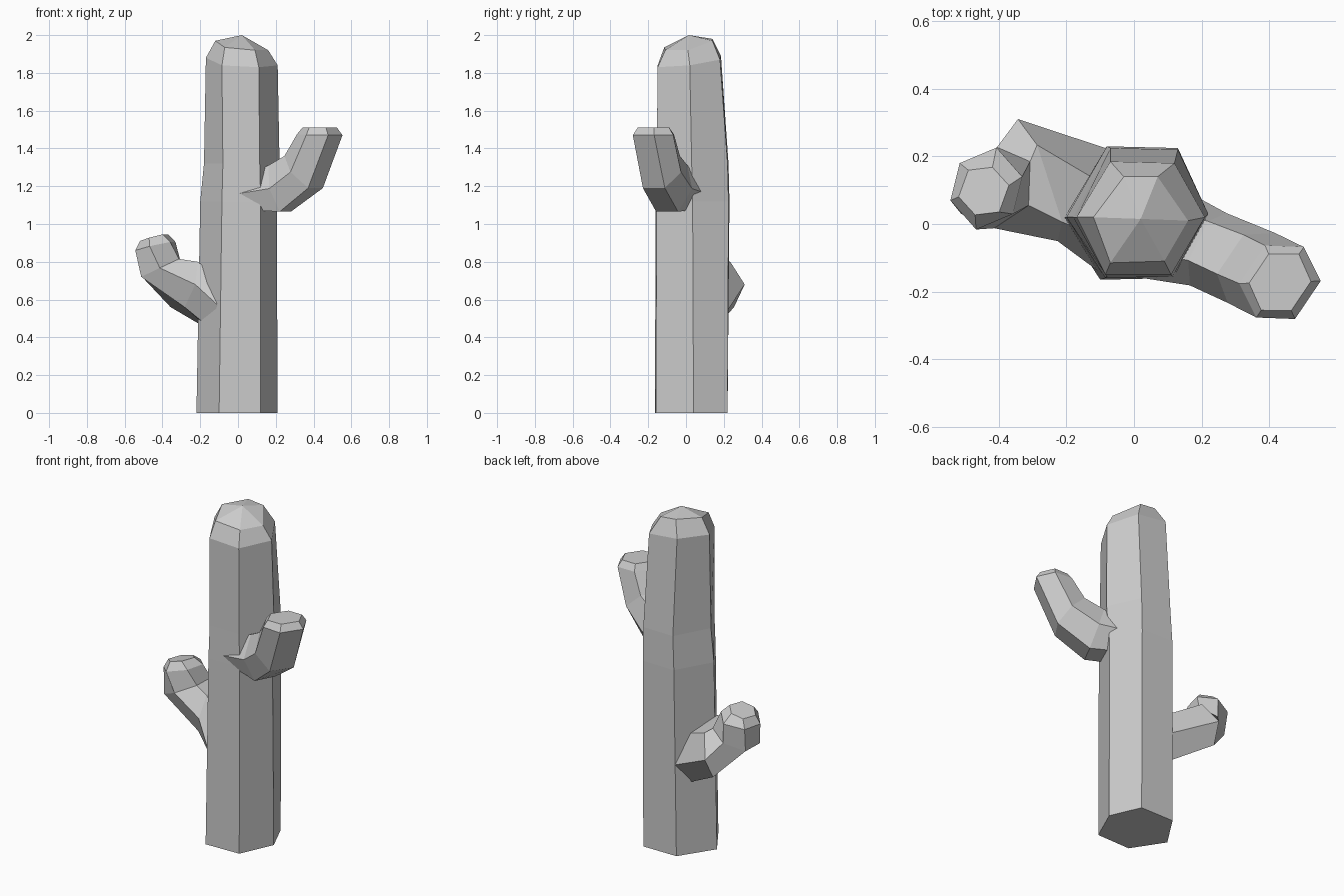
import bpy, bmesh
from math import cos, sin, radians
from mathutils import Vector

if "Cube" in bpy.data.objects:
    bpy.data.objects.remove(bpy.data.objects["Cube"])


def loft(name, rings, apex=None):
    """Skin a stack of equal-sized rings, closing the ends (or fanning to an apex)."""
    bm = bmesh.new()
    loops = [[bm.verts.new(p) for p in ring] for ring in rings]
    n = len(loops[0])
    for lo, hi in zip(loops, loops[1:]):
        for i in range(n):
            j = (i + 1) % n
            bm.faces.new((lo[i], lo[j], hi[j], hi[i]))
    bm.faces.new(loops[0][::-1])
    if apex:
        tip = bm.verts.new(apex)
        for i in range(n):
            bm.faces.new((loops[-1][i], loops[-1][(i + 1) % n], tip))
    else:
        bm.faces.new(loops[-1])
    bmesh.ops.recalc_face_normals(bm, faces=bm.faces)
    mesh = bpy.data.meshes.new(name)
    bm.to_mesh(mesh)
    bm.free()
    obj = bpy.data.objects.new(name, mesh)
    bpy.context.collection.objects.link(obj)
    return obj


def hex_ring(inner, outer, angle, half, width):
    """Six-sided section: flat edges centred on inner and outer, corners out to the sides."""
    a, b = Vector(inner), Vector(outer)
    n = Vector((cos(radians(angle)), sin(radians(angle)), 0))
    m = (a + b) / 2
    return [a - n * half, m - n * width, b - n * half,
            b + n * half, m + n * width, a + n * half]


# Trunk: slightly irregular hexagon, counted from the left corner anticlockwise
base = [(-.22, .02), (-.10, -.165), (.12, -.16), (.21, .04), (.13, .22), (-.09, .22)]
waist = [(-.20, .02), (-.085, -.16), (.12, -.155), (.205, .035), (.13, .225), (-.08, .23)]
upper = [(-.18, .02), (-.08, -.155), (.115, -.155), (.22, .03), (.13, .22), (-.07, .225)]
shoulder = [(-.17, .02, 1.88), (-.085, -.15, 1.84), (.11, -.15, 1.83),
            (.21, .02, 1.84), (.12, .18, 1.87), (-.07, .185, 1.89)]
crown = [(-.12, .02, 1.97), (-.07, -.115, 1.935), (.09, -.11, 1.92),
         (.16, .01, 1.92), (.07, .14, 1.97), (-.03, .14, 1.98)]
trunk = loft("trunk", [[(x, y, 0) for x, y in base],
                       [(x, y, 1.12) for x, y in waist],
                       [(x, y, 1.32) for x, y in upper],
                       shoulder, crown], apex=(.02, .015, 2.0))

# Right arm: upper arm, bends upward to a bevelled tip
right_arm = loft("right_arm", [
    hex_ring((0, 0, 1.22), (0, 0, 1.08), 66, .07, .16),
    hex_ring((.19, -.05, 1.31), (.25, -.10, 1.065), 63, .065, .12),
    hex_ring((.285, -.09, 1.36), (.41, -.17, 1.19), 56, .07, .125),
    hex_ring((.35, -.12, 1.475), (.515, -.225, 1.47), 56, .068, .126),
    hex_ring((.37, -.132, 1.51), (.495, -.213, 1.51), 56, .052, .10)])

# Left arm: lower arm with a broad root and a curled tip
left_arm = loft("left_arm", [
    hex_ring((-.085, .035, .70), (-.085, .035, .40), 90, .08, .19),
    hex_ring((-.25, .12, .80), (-.32, .14, .56), 108, .12, .19),
    hex_ring((-.31, .12, .815), (-.51, .095, .72), 88, .065, .12),
    hex_ring((-.345, .085, .905), (-.53, .125, .86), 76, .057, .125),
    hex_ring((-.385, .075, .945), (-.505, .12, .91), 70, .042, .075)])

# Merge the arms into the trunk as one skin
for arm in (right_arm, left_arm):
    mod = trunk.modifiers.new("join_" + arm.name, 'BOOLEAN')
    mod.operation = 'UNION'
    mod.solver = 'EXACT'
    mod.object = arm
    arm.hide_render = True
